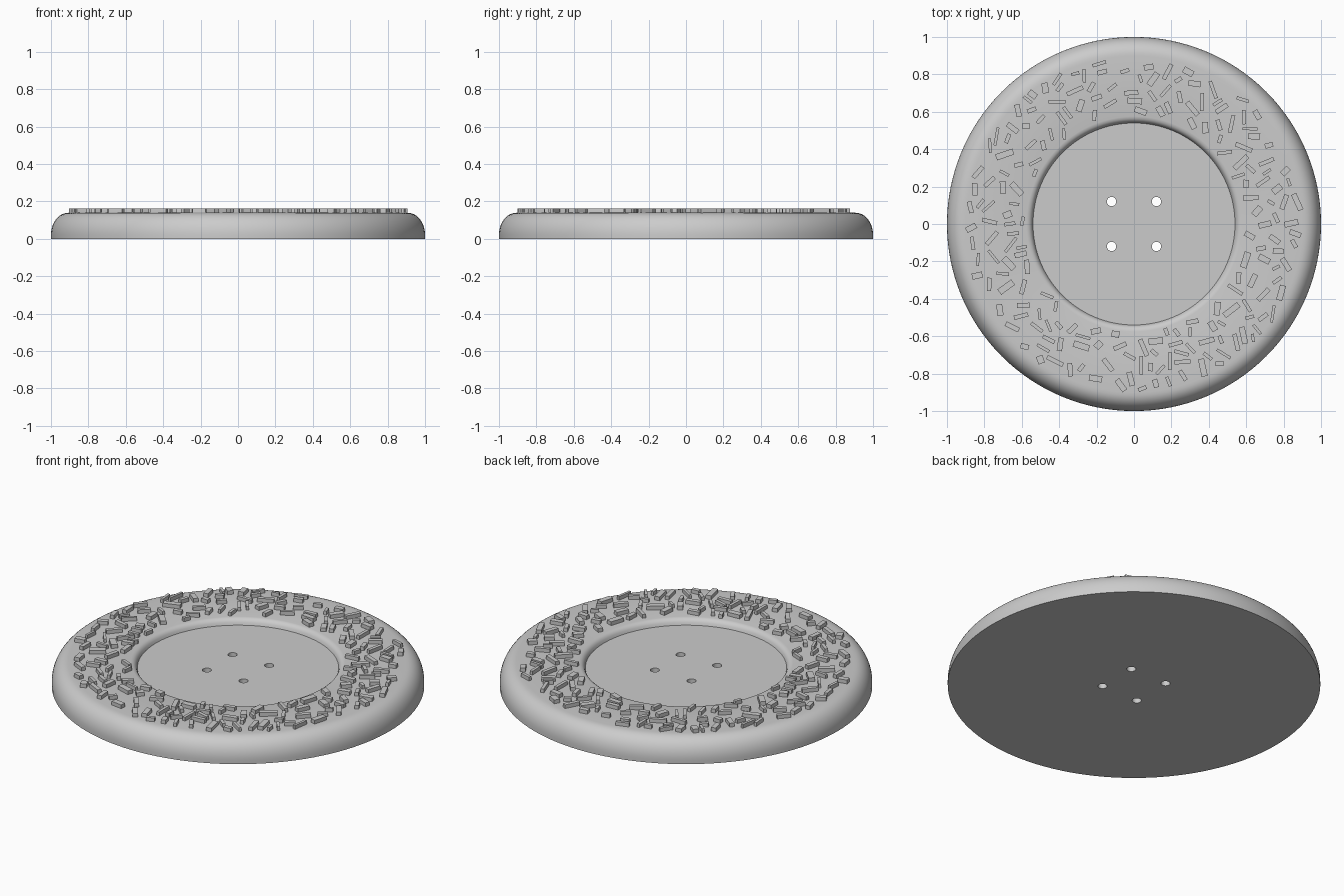
import bpy, bmesh, math, random
from mathutils import Matrix, Vector

if "Cube" in bpy.data.objects:
    bpy.data.objects.remove(bpy.data.objects["Cube"])

random.seed(11)
SEGS = 128
TOP, FLOOR = 0.14, 0.105

grey = bpy.data.materials.new("plain grey")
grey.diffuse_color = (0.6, 0.6, 0.6, 1)
grey.use_nodes = True
grey.node_tree.nodes["Principled BSDF"].inputs["Base Color"].default_value = grey.diffuse_color


def make_object(name, bm):
    bmesh.ops.recalc_face_normals(bm, faces=bm.faces)
    mesh = bpy.data.meshes.new(name)
    bm.to_mesh(mesh)
    bm.free()
    mesh.materials.append(grey)
    obj = bpy.data.objects.new(name, mesh)
    bpy.context.collection.objects.link(obj)
    return obj


# Turned body: rounded outer wall, flat ring, soft lip down to the recessed floor
profile = [(1.0, 0.0)]
for i in range(13):
    a = math.radians(90 * i / 12)
    profile.append((0.9 + 0.1 * math.cos(a) ** 0.9, 0.02 + 0.12 * math.sin(a)))
profile += [(0.575, TOP), (0.562, 0.137), (0.552, 0.13), (0.545, 0.12), (0.54, FLOOR)]

bm = bmesh.new()
rings = []
for r, z in profile:
    rings.append([bm.verts.new((r * math.cos(2 * math.pi * k / SEGS),
                                r * math.sin(2 * math.pi * k / SEGS), z))
                  for k in range(SEGS)])
for low, high in zip(rings, rings[1:]):
    for k in range(SEGS):
        n = (k + 1) % SEGS
        bm.faces.new((low[k], low[n], high[n], high[k]))
bm.faces.new(rings[0])
bm.faces.new(rings[-1])
body = make_object("button_body", bm)

# Four thread holes cut through the floor
bm = bmesh.new()
for x in (-0.12, 0.12):
    for y in (-0.12, 0.12):
        bmesh.ops.create_cone(bm, cap_ends=True, segments=24, radius1=0.025, radius2=0.025,
                              depth=0.6, matrix=Matrix.Translation((x, y, 0.05)))
cutter = make_object("hole_cutter", bm)
cutter.hide_render = True

bpy.context.view_layer.objects.active = body
body.select_set(True)
cut = body.modifiers.new("holes", 'BOOLEAN')
cut.operation = 'DIFFERENCE'
cut.solver = 'EXACT'
cut.object = cutter
bpy.ops.object.modifier_apply(modifier=cut.name)
bpy.data.objects.remove(cutter)
bpy.ops.object.shade_smooth_by_angle(angle=math.radians(30))

# Small bars scattered over the ring without overlapping
bm = bmesh.new()
placed = []
for _ in range(20000):
    if len(placed) >= 200:
        break
    length = random.uniform(0.04, 0.1)
    width = random.uniform(0.015, 0.036)
    r = math.sqrt(random.uniform(0.59 ** 2, 0.89 ** 2))
    a = random.uniform(0, 2 * math.pi)
    turn = random.uniform(0, math.pi)
    centre = Vector((r * math.cos(a), r * math.sin(a)))
    axis = Vector((math.cos(turn), math.sin(turn)))
    side = Vector((-axis.y, axis.x)) * width / 2
    corners = [centre + axis * s * length / 2 + side * t for s in (-1, 1) for t in (-1, 1)]
    if not all(0.575 < c.length < 0.912 for c in corners):
        continue
    # Sample points along the bar stand in for its footprint
    spine = [centre + axis * length * f for f in (-0.4, -0.2, 0, 0.2, 0.4)]
    if any((p - q).length < (width + w) / 2 + 0.012
           for other, w in placed for p in spine for q in other):
        continue
    placed.append((spine, width))
    base, height = TOP - 0.004, 0.026
    bmesh.ops.create_cube(bm, size=1, matrix=(
        Matrix.Translation((centre.x, centre.y, base + height / 2))
        @ Matrix.Rotation(turn, 4, 'Z')
        @ Matrix.Diagonal((length, width, height, 1))))
make_object("scattered_bars", bm)
